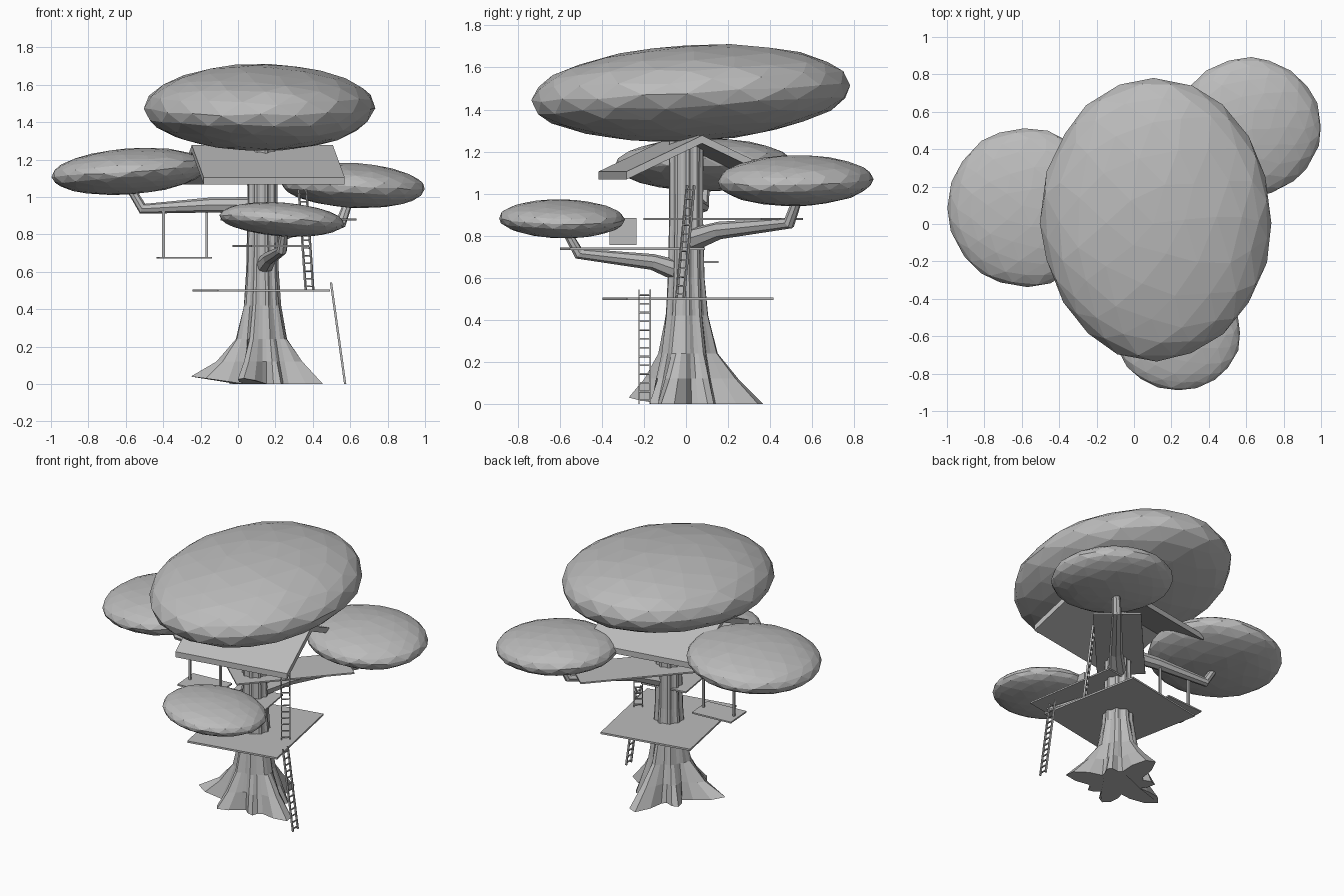
import bpy, bmesh, math, random
from mathutils import Vector, Matrix, Euler

if "Cube" in bpy.data.objects:
    bpy.data.objects.remove(bpy.data.objects["Cube"])

random.seed(4)
grey = bpy.data.materials.new("plain grey")
grey.diffuse_color = (0.5, 0.5, 0.5, 1)
grey.use_nodes = True
grey.node_tree.nodes["Principled BSDF"].inputs["Base Color"].default_value = grey.diffuse_color


def finish(name, bm):
    bmesh.ops.recalc_face_normals(bm, faces=bm.faces)
    me = bpy.data.meshes.new(name)
    bm.to_mesh(me)
    bm.free()
    me.materials.append(grey)
    ob = bpy.data.objects.new(name, me)
    bpy.context.collection.objects.link(ob)
    return ob


def add_box(bm, size, matrix):
    bmesh.ops.create_cube(bm, size=1, matrix=matrix @ Matrix.Diagonal((*size, 1)))


def plank(name, centre, size, turn=0):
    bm = bmesh.new()
    add_box(bm, size, Matrix.Translation(centre) @ Matrix.Rotation(math.radians(turn), 4, 'Z'))
    return finish(name, bm)


def loft(bm, rings):
    loops = [[bm.verts.new(p) for p in ring] for ring in rings]
    n = len(loops[0])
    for a, b in zip(loops, loops[1:]):
        for i in range(n):
            bm.faces.new((a[i], a[(i + 1) % n], b[(i + 1) % n], b[i]))
    bm.faces.new(loops[0])
    bm.faces.new(loops[-1])


# foliage: faceted, slightly tilted flattened balls
def foliage(name, centre, radii, tilt_x, tilt_y):
    bm = bmesh.new()
    bmesh.ops.create_icosphere(bm, subdivisions=3, radius=1)
    for v in bm.verts:
        t = Vector([random.uniform(-0.035, 0.035) for _ in range(3)])
        v.co = (v.co + t).normalized() * random.uniform(0.99, 1.01)
    rot = Euler((math.radians(tilt_x), math.radians(tilt_y), 0)).to_matrix().to_4x4()
    bm.transform(Matrix.Translation(centre) @ rot @ Matrix.Diagonal((*radii, 1)))
    finish(name, bm)


foliage("main_foliage", (0.118, 0.025, 1.478), (0.617, 0.76, 0.23), 3, 0)
foliage("left_foliage", (-0.58, 0.09, 1.137), (0.42, 0.425, 0.123), 0, -4)
foliage("back_right_foliage", (0.615, 0.52, 1.062), (0.387, 0.37, 0.12), 1, 3)
foliage("front_foliage", (0.235, -0.59, 0.88), (0.335, 0.30, 0.09), -1, 4)

# trunk with flared roots: (angle, reach, tip lift, half width)
roots = [(190, 0.388, 0.04, 24), (248, 0.29, 0.03, 24), (343, 0.345, 0, 26),
         (86, 0.366, 0, 26), (35, 0.21, 0, 20), (138, 0.23, 0, 22), (300, 0.20, 0, 18)]
levels = [(0, 0.125, 1), (0.12, 0.12, 0.5), (0.24, 0.11, 0.14), (0.42, 0.092, 0.03),
          (0.6, 0.083, 0), (0.9, 0.076, 0), (1.3, 0.078, 0)]
sides = 36
rings = []
for z, core, flare in levels:
    ring = []
    for i in range(sides):
        deg = i * 360 / sides
        r, lift = core, 0
        for ang, reach, up, half in roots:
            d = abs((deg - ang + 180) % 360 - 180)
            k = max(0, 1 - max(0, d - 4) / half)
            r = max(r, core + (reach - core) * flare * k)
            if z == 0:
                lift = max(lift, up * k)
        r += 0.005 * (1 if i % 4 < 2 else -1) * (z > 0)
        t = math.radians(deg)
        ring.append((0.13 + r * math.cos(t), r * math.sin(t), z + lift))
    rings.append(ring)
bm = bmesh.new()
loft(bm, rings)
finish("trunk", bm)


# branches: eight-sided tapered tubes with an upturned end
def branch(name, path, radii):
    pts = [Vector(p) for p in path]
    side = (pts[-2] - pts[0]).cross(Vector((0, 0, 1))).normalized()
    rings = []
    for i, (p, r) in enumerate(zip(pts, radii)):
        t0 = (p - pts[max(i - 1, 0)]).normalized()
        t1 = (pts[min(i + 1, len(pts) - 1)] - p).normalized()
        up = side.cross((t0 + t1).normalized()).normalized()
        rings.append([p + r * (math.cos(a) * side + math.sin(a) * up)
                      for a in [k * math.tau / 8 for k in range(8)]])
    bm = bmesh.new()
    loft(bm, rings)
    finish(name, bm)


branch("left_branch", [(0.13, 0, 0.955), (-0.15, 0.04, 0.957), (-0.51, 0.08, 0.937), (-0.59, 0.09, 1.07)],
       [0.045, 0.04, 0.03, 0.022])
branch("back_right_branch", [(0.13, 0, 0.77), (0.28, 0.16, 0.825), (0.55, 0.49, 0.86), (0.60, 0.54, 1.0)],
       [0.06, 0.042, 0.03, 0.022])
branch("front_branch", [(0.13, 0, 0.62), (0.17, -0.16, 0.675), (0.235, -0.51, 0.715), (0.25, -0.58, 0.84)],
       [0.055, 0.038, 0.028, 0.02])

# platforms
plank("lower_platform", (0.125, 0.01, 0.5), (0.61, 0.71, 0.012), 11)
plank("front_platform", (0.175, -0.255, 0.738), (0.31, 0.65, 0.01), 9)
plank("back_platform", (0.27, 0.178, 0.88), (0.75, 0.30, 0.01), 48)
plank("hanging_panel", (0.2, -0.30, 0.82), (0.008, 0.13, 0.13))

# hanging platform with two posts
plank("swing_platform", (-0.287, 0.05, 0.675), (0.283, 0.19, 0.01), 4)
for n, x in (("left", -0.398), ("right", -0.168)):
    plank(n + "_swing_post", (x, 0.05, 0.81), (0.014, 0.014, 0.27))

# gable roof: one chevron slab turned with the lower platform
prof = [(-0.365, 1.105), (0, 1.277), (0.365, 1.105), (0.365, 1.067), (0, 1.239), (-0.365, 1.067)]
bm = bmesh.new()
turn = Matrix.Translation((0.13, 0.01, 0)) @ Matrix.Rotation(math.radians(10), 4, 'Z')
loft(bm, [[turn @ Vector((x, y, z)) for y, z in prof] for x in (-0.383, 0.383)])
finish("roof", bm)


# ladders
def ladder(name, bottom, top, width_deg, width, rungs):
    b, t = Vector(bottom), Vector(top)
    zaxis = (t - b).normalized()
    w = Vector((math.cos(math.radians(width_deg)), math.sin(math.radians(width_deg)), 0))
    yaxis = zaxis.cross(w).normalized()
    rot = Matrix((yaxis.cross(zaxis), yaxis, zaxis)).transposed().to_4x4()
    bm = bmesh.new()
    for s in (-1, 1):
        add_box(bm, (0.007, 0.012, (t - b).length),
                Matrix.Translation((b + t) / 2) @ rot @ Matrix.Translation((s * (width - 0.007) / 2, 0, 0)))
    for i in range(rungs):
        add_box(bm, (width, 0.008, 0.007), Matrix.Translation(b.lerp(t, (i + 0.4) / rungs)) @ rot)
    finish(name, bm)


ladder("lower_ladder", (0.573, -0.197, 0), (0.497, -0.197, 0.543), 90, 0.06, 13)
ladder("upper_ladder", (0.382, -0.028, 0.505), (0.345, 0.022, 1.04), 40, 0.06, 13)
